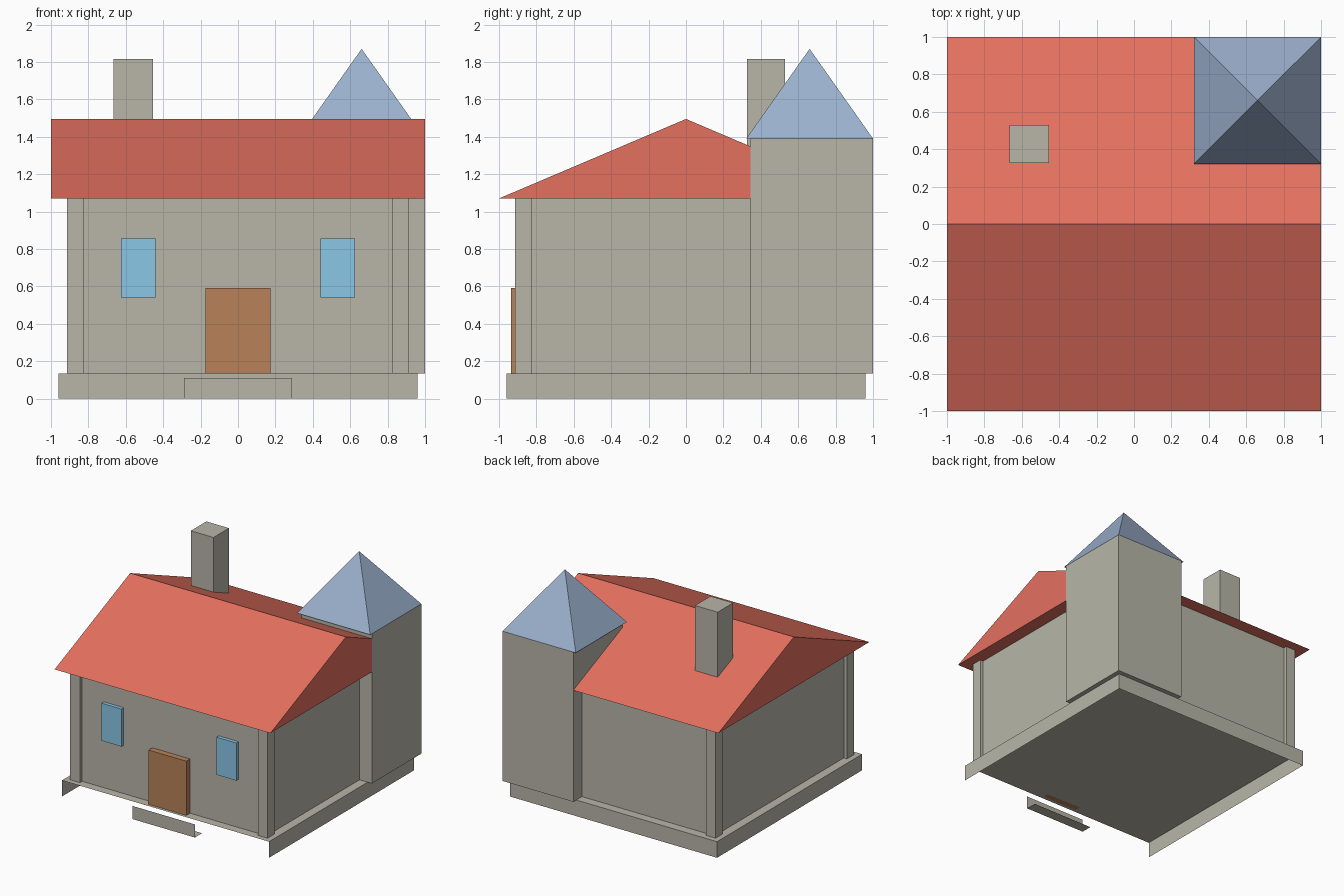
import bpy
import bmesh
from mathutils import Vector

cube = bpy.data.objects.get("Cube")
if cube:
    bpy.data.objects.remove(cube, do_unlink=True)


def material(name, rgb):
    linear = [(c / 255 / 12.92) if c < 11 else ((c / 255 + 0.055) / 1.055) ** 2.4 for c in rgb]
    mat = bpy.data.materials.new(name)
    mat.use_nodes = True
    mat.diffuse_color = (*linear, 1)
    mat.node_tree.nodes["Principled BSDF"].inputs["Base Color"].default_value = (*linear, 1)
    return mat


stone = material("stone_grey", (184, 182, 169))
red = material("roof_red", (228, 112, 95))
slate = material("slate_blue", (156, 177, 206))
wood = material("door_brown", (185, 130, 89))
glass = material("window_blue", (139, 199, 231))


def finish(name, bm, mat):
    bmesh.ops.recalc_face_normals(bm, faces=bm.faces)
    mesh = bpy.data.meshes.new(name)
    bm.to_mesh(mesh)
    bm.free()
    mesh.materials.append(mat)
    obj = bpy.data.objects.new(name, mesh)
    bpy.context.collection.objects.link(obj)
    return obj


def box(name, x, y, z, mat, open_sides=()):
    """Box from ranges; faces looking along open_sides are left out."""
    bm = bmesh.new()
    bmesh.ops.create_cube(bm, size=1)
    for v in bm.verts:
        v.co = [r[0] if c < 0 else r[1] for c, r in zip(v.co, (x, y, z))]
    bm.normal_update()
    gone = [f for f in bm.faces if any(f.normal.dot(Vector(d)) > 0.9 for d in open_sides)]
    bmesh.ops.delete(bm, geom=gone, context='FACES')
    return finish(name, bm, mat)


FRONT, BACK, DOWN, UP = (0, -1, 0), (0, 1, 0), (0, 0, -1), (0, 0, 1)
LEFT, RIGHT = (1, 0, 0), (-1, 0, 0)
BASE, EAVE, RIDGE = 0.135, 1.07, 1.495
TOWER, TOWER_TOP = 0.345, 1.39

# Foundation slab, open at the front and below, and the doorstep shell
box("foundation", (-0.96, 0.96), (-0.96, 0.96), (0, BASE), stone, (FRONT, DOWN))
box("doorstep", (-0.29, 0.29), (-0.985, -0.89), (0, 0.11), stone, (BACK, UP, LEFT, RIGHT))

# Walls and corner posts
box("walls", (-0.885, 0.885), (-0.885, 0.885), (BASE, EAVE), stone)
for side, sx in (("left", 1), ("right", -1)):
    for end, sy in (("front", -1), ("back", 1)):
        if sx > 0 and sy > 0:
            continue  # the tower stands on this corner
        xs = sorted((sx * 0.825, sx * 0.915))
        ys = sorted((sy * 0.825, sy * 0.915))
        box(f"{end}_{side}_post", xs, ys, (BASE, EAVE), stone)

# Door and windows
box("door", (-0.175, 0.175), (-0.935, -0.88), (BASE, 0.59), wood)
for side, sx in (("left", 1), ("right", -1)):
    box(f"{side}_window", sorted((sx * 0.44, sx * 0.625)), (-0.915, -0.88), (0.54, 0.855), glass)

# Gable roof: triangular profile swept along x
bm = bmesh.new()
profile = [bm.verts.new((-1, y, z)) for y, z in ((-1, EAVE), (1, EAVE), (0, RIDGE))]
gable = bm.faces.new(profile)
swept = bmesh.ops.extrude_face_region(bm, geom=[gable], use_keep_orig=True)
bmesh.ops.translate(bm, vec=(2, 0, 0), verts=[g for g in swept["geom"] if isinstance(g, bmesh.types.BMVert)])
roof = finish("roof", bm, red)

# Notch the roof where the tower passes through
cutter = box("roof_notch", (TOWER, 1.2), (TOWER, 1.2), (0.9, 1.7), red)
cutter.hide_render = True
notch = roof.modifiers.new("notch", 'BOOLEAN')
notch.operation = 'DIFFERENCE'
notch.solver = 'EXACT'
notch.object = cutter
bpy.context.view_layer.objects.active = roof
bpy.ops.object.modifier_apply(modifier="notch")
bpy.data.objects.remove(cutter, do_unlink=True)

# Chimney
box("chimney", (-0.665, -0.455), (0.325, 0.53), (1.15, 1.815), stone)

# Corner tower with pyramid roof
box("tower", (TOWER, 1), (TOWER, 1), (BASE, TOWER_TOP), stone)
bm = bmesh.new()
low, high, mid = 0.322, 1.0, 0.661
corners = [bm.verts.new((x, y, TOWER_TOP)) for x, y in ((low, low), (high, low), (high, high), (low, high))]
apex = bm.verts.new((mid, mid, 1.87))
bm.faces.new(corners)
for i in range(4):
    bm.faces.new((corners[i], corners[(i + 1) % 4], apex))
finish("tower_roof", bm, slate)
